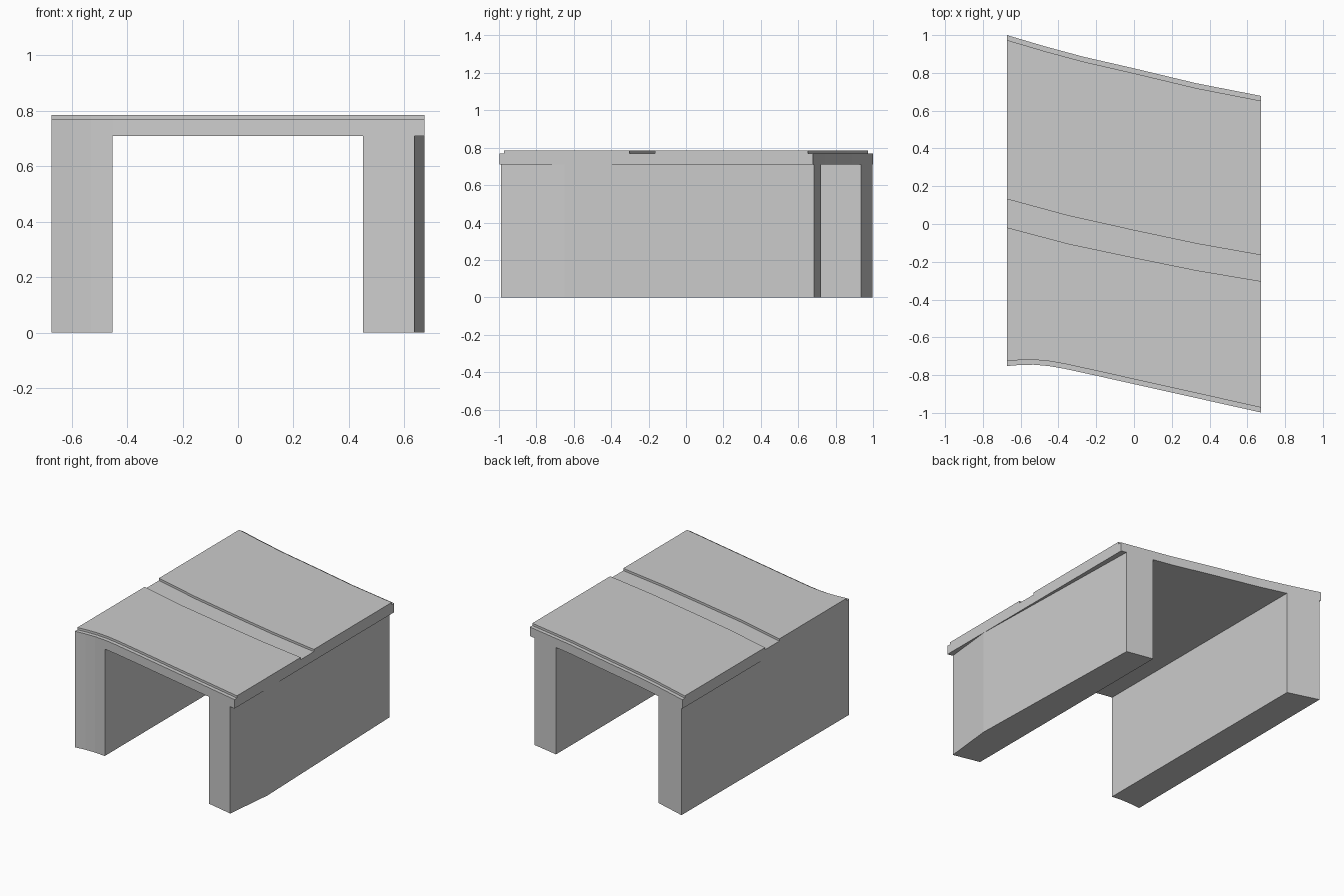
import bpy, bmesh

if "Cube" in bpy.data.objects:
    bpy.data.objects.remove(bpy.data.objects["Cube"])

# Plan-view edge curves (x, y) of the skewed deck
BACK = [(-0.673, 1.0), (-0.47, 0.94), (-0.27, 0.886), (0.0, 0.824), (0.33, 0.745), (0.673, 0.678)]
FRONT = [(-0.673, -0.752), (-0.6, -0.746), (-0.53, -0.745), (-0.45, -0.752), (-0.37, -0.766),
         (-0.2, -0.803), (0.673, -0.998)]
GAP_BACK = [(-0.673, 0.132), (-0.35, 0.044), (0.0, -0.034), (0.33, -0.104), (0.673, -0.165)]
GAP_FRONT = [(-0.673, -0.018), (-0.35, -0.104), (0.0, -0.178), (0.33, -0.245), (0.673, -0.303)]


def y_at(curve, x):
    for (x0, y0), (x1, y1) in zip(curve, curve[1:]):
        if x <= x1:
            break
    return y0 + (y1 - y0) * (x - x0) / (x1 - x0)


def part_of(curve, xa, xb):
    """Piece of an edge curve between two x positions."""
    mid = [p for p in curve if xa + 1e-4 < p[0] < xb - 1e-4]
    return [(xa, y_at(curve, xa))] + mid + [(xb, y_at(curve, xb))]


def shifted(curve, dy):
    return [(x, y + dy) for x, y in curve]


def prism(name, outline, z0, z1):
    """Extrude a counter-clockwise plan outline from z0 to z1."""
    bm = bmesh.new()
    base = bm.faces.new([bm.verts.new((x, y, z0)) for x, y in outline])
    top = bmesh.ops.extrude_face_region(bm, geom=[base], use_keep_orig=True)
    verts = [v for v in top["geom"] if isinstance(v, bmesh.types.BMVert)]
    bmesh.ops.translate(bm, verts=verts, vec=(0, 0, z1 - z0))
    bmesh.ops.recalc_face_normals(bm, faces=bm.faces)
    mesh = bpy.data.meshes.new(name)
    bm.to_mesh(mesh)
    bm.free()
    obj = bpy.data.objects.new(name, mesh)
    bpy.context.collection.objects.link(obj)
    return obj


def band(name, front, back, z0, z1, side=()):
    return prism(name, front + list(side) + back[::-1], z0, z1)


Z_SOFFIT, Z_SLAB, Z_TOP = 0.71, 0.77, 0.785

# Deck slab
band("deck_slab", FRONT, BACK, Z_SOFFIT, Z_SLAB)

# Two raised surfacing panels with an open channel between them
band("front_paving", shifted(FRONT, 0.026), GAP_FRONT, Z_SLAB, Z_TOP)
band("back_paving", GAP_BACK, shifted(BACK, -0.026), Z_SLAB, Z_TOP)

# Left wall, flush with the slab
band("left_wall", part_of(FRONT, -0.672, -0.453), part_of(BACK, -0.665, -0.453), 0, Z_SOFFIT)

# Right wall, outer face bent and set in at both ends
band("right_wall", part_of(FRONT, 0.45, 0.636), part_of(BACK, 0.45, 0.635), 0, Z_SOFFIT,
     side=[(0.672, -0.65)])
